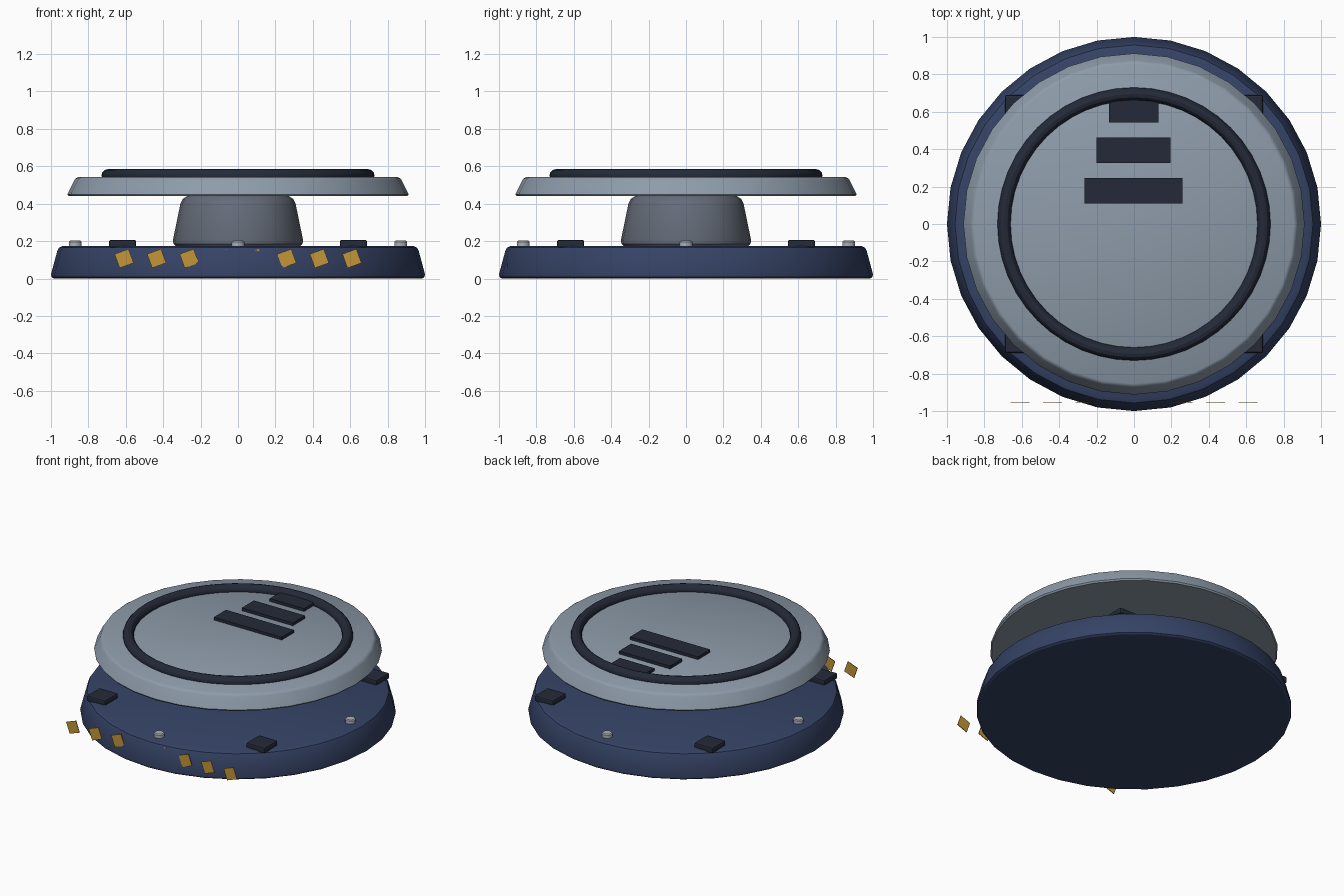
import bpy
from math import cos, sin, pi, radians

if "Cube" in bpy.data.objects:
    bpy.data.objects.remove(bpy.data.objects["Cube"])


def material(name, rgb):
    m = bpy.data.materials.new(name)
    m.diffuse_color = (*rgb, 1)
    m.use_nodes = True
    m.node_tree.nodes["Principled BSDF"].inputs["Base Color"].default_value = m.diffuse_color
    return m


NAVY = material("navy_paint", (0.035, 0.055, 0.13))
DARK = material("dark_rubber", (0.017, 0.023, 0.04))
STEEL = material("light_steel", (0.27, 0.33, 0.40))
NECK = material("neck_steel", (0.13, 0.15, 0.19))
BOLT = material("bolt_metal", (0.42, 0.45, 0.50))
AMBER = material("amber_paint", (0.55, 0.30, 0.04))


def smooth(ob):
    bpy.ops.object.select_all(action='DESELECT')
    ob.select_set(True)
    bpy.context.view_layer.objects.active = ob
    bpy.ops.object.shade_smooth_by_angle(angle=radians(30))


def lathe(name, profile, mat, sides=32, at=(0, 0, 0)):
    """Closed solid of revolution from (radius, z) points, capped at both ends."""
    verts = [(r * cos(2 * pi * i / sides), r * sin(2 * pi * i / sides), z)
             for r, z in profile for i in range(sides)]
    n = len(profile)
    faces = [(k * sides + i, k * sides + (i + 1) % sides,
              (k + 1) * sides + (i + 1) % sides, (k + 1) * sides + i)
             for k in range(n - 1) for i in range(sides)]
    faces.append(tuple(reversed(range(sides))))
    faces.append(tuple(range((n - 1) * sides, n * sides)))
    me = bpy.data.meshes.new(name)
    me.from_pydata(verts, [], faces)
    me.materials.append(mat)
    ob = bpy.data.objects.new(name, me)
    bpy.context.collection.objects.link(ob)
    ob.location = at
    smooth(ob)
    return ob


def box(name, center, size, mat, bevel=0, rot=(0, 0, 0)):
    bpy.ops.mesh.primitive_cube_add(size=1, location=center, rotation=rot)
    ob = bpy.context.object
    ob.name = name
    ob.scale = size
    bpy.ops.object.transform_apply(location=False, rotation=False, scale=True)
    ob.data.materials.append(mat)
    if bevel:
        b = ob.modifiers.new("bevel", 'BEVEL')
        b.width, b.segments = bevel, 2
    return ob


# Stacked round bodies: base, neck, top plate
lathe("base", [(0.985, 0), (0.997, 0.008), (1.0, 0.022), (0.966, 0.148),
               (0.957, 0.165), (0.935, 0.175)], NAVY)
lathe("neck", [(0.33, 0.17), (0.345, 0.185), (0.348, 0.205), (0.308, 0.40),
               (0.295, 0.425), (0.27, 0.442)], NECK, 24)
lathe("top_plate", [(0.905, 0.44), (0.912, 0.45), (0.875, 0.525),
                    (0.868, 0.535), (0.855, 0.542)], STEEL)

# Rubber ring on the plate
bpy.ops.mesh.primitive_torus_add(major_radius=0.695, minor_radius=0.035,
                                 major_segments=48, minor_segments=12,
                                 location=(0, 0, 0.55))
ring = bpy.context.object
ring.name = "grip_ring"
ring.data.materials.append(DARK)
smooth(ring)

# Three shrinking direction bars
for i in range(3):
    box(f"direction_bar_{i + 1}", (-0.002, 0.178 + 0.216 * i, 0.549),
        (0.525 - 0.13 * i, 0.135, 0.026), DARK)

# Corner pads and bolts around the base
for i in range(4):
    a = i * pi / 2
    box(f"corner_pad_{i + 1}", (0.873 * cos(a + pi / 4), 0.873 * sin(a + pi / 4), 0.186),
        (0.145, 0.145, 0.042), DARK, 0.01)
    lathe(f"bolt_{i + 1}", [(0.034, 0.165), (0.034, 0.196), (0.028, 0.202)], BOLT, 12,
          (0.87 * cos(a), 0.87 * sin(a), 0))

# Row of tilted warning marks along the front
for i in range(8):
    box(f"warning_mark_{i + 1}", ((i - 3.5) * 0.174, -0.953, 0.107),
        (0.08, 0.005, 0.08), AMBER, rot=(0, radians(-20), 0))
